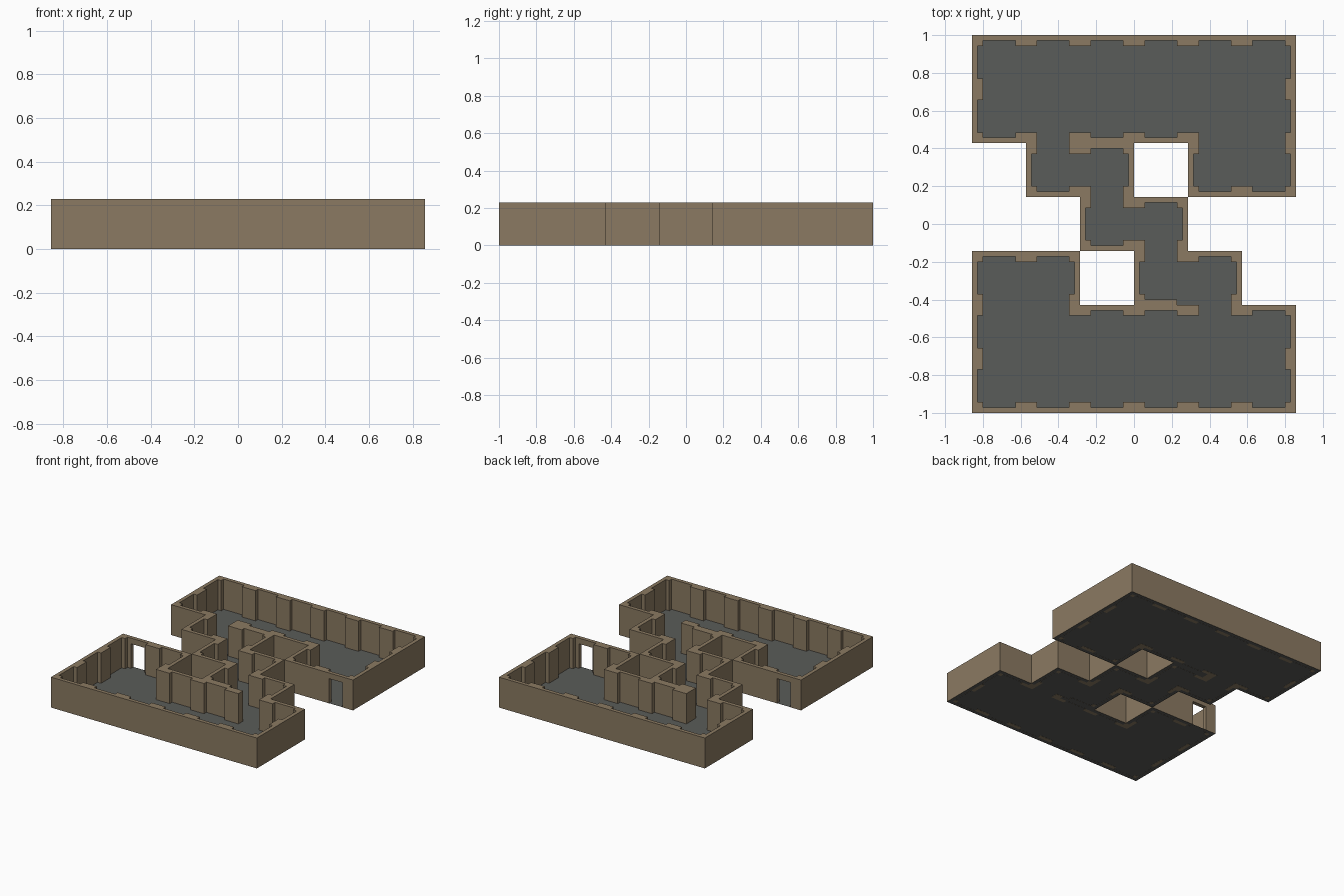
import bpy, bmesh, math

if "Cube" in bpy.data.objects:
    bpy.data.objects.remove(bpy.data.objects["Cube"])

T = 2 / 7                 # tile size
N = 10                    # wall modules per tile
C = T / N
Z = [0.0, 0.186, 0.8 * T]  # ground, door head, wall top

# Floor plan, top row first
PLAN = ["######",
        "######",
        ".##.##",
        "..##..",
        "##.##.",
        "######",
        "######"]
tiles = {(c, 6 - r) for r, row in enumerate(PLAN) for c, ch in enumerate(row) if ch == "#"}
# Neighbouring tiles kept apart by a wall
DIVIDED = [{(2, 5), (2, 4)}, {(3, 2), (3, 1)}, {(0, 5), (0, 4)}]
# Outside doors (tile, side) and corners left without a post (tile, corner)
DOORS = {((0, 2), (0, 1)), ((5, 4), (0, -1))}
NO_POST = {((3, 2), (1, 0)), ((4, 2), (0, 0))}


def material(name, color):
    m = bpy.data.materials.new(name)
    m.diffuse_color = (*color, 1)
    m.use_nodes = True
    m.node_tree.nodes["Principled BSDF"].inputs["Base Color"].default_value = m.diffuse_color
    return m


def make_object(name, bm, mat):
    me = bpy.data.meshes.new(name)
    bm.to_mesh(me)
    bm.free()
    me.materials.append(mat)
    ob = bpy.data.objects.new(name, me)
    bpy.context.collection.objects.link(ob)
    return ob


def walled(a, b):
    if a in tiles and b in tiles:
        return {a, b} in DIVIDED
    return a in tiles or b in tiles


def has_post(vx, vy):
    """A post stands wherever a wall meets this plan vertex."""
    sw, se, nw, ne = (vx - 1, vy - 1), (vx, vy - 1), (vx - 1, vy), (vx, vy)
    return any(walled(a, b) for a, b in ((sw, se), (nw, ne), (sw, nw), (se, ne)))


# Lay out wall modules: thin slabs on walled sides, thicker posts at tile corners
cells = {}
for (c, r) in sorted(tiles):
    for i in range(N):
        for j in range(N):
            corner = (int(i >= N / 2), int(j >= N / 2))
            in_corner = (i < 2 or i >= N - 2) and (j < 2 or j >= N - 2)
            if in_corner and ((c, r), corner) in NO_POST:
                continue
            kind = None
            if in_corner and has_post(c + corner[0], r + corner[1]):
                kind = "post"
            sides = [((-1, 0), i == 0, j), ((1, 0), i == N - 1, j),
                     ((0, -1), j == 0, i), ((0, 1), j == N - 1, i)]
            for d, on_edge, along in sides:
                if on_edge and walled((c, r), (c + d[0], r + d[1])):
                    is_door = ((c, r), d) in DOORS and 3 <= along <= 6
                    kind = "lintel" if is_door else "slab"
            if kind:
                cells[(c * N + i, r * N + j)] = kind


def solid(i, j, k):
    kind = cells.get((i, j))
    return kind is not None and (k == 1 or kind != "lintel")


# Walls: skin the modules with their exposed faces only
bm = bmesh.new()
verts = {}


def vert(i, j, k):
    if (i, j, k) not in verts:
        verts[(i, j, k)] = bm.verts.new((i * C - 3 * T, j * C - 1, Z[k]))
    return verts[(i, j, k)]


def face(*pts):
    bm.faces.new([vert(*p) for p in pts])


for (i, j), kind in cells.items():
    a, b = i + 1, j + 1
    face((i, j, 2), (a, j, 2), (a, b, 2), (i, b, 2))
    if kind == "post":
        face((i, j, 0), (i, b, 0), (a, b, 0), (a, j, 0))
    if kind == "lintel":
        face((i, j, 1), (i, b, 1), (a, b, 1), (a, j, 1))
    for k in (0, 1):
        if not solid(i, j, k):
            continue
        m = k + 1
        if not solid(i - 1, j, k):
            face((i, b, k), (i, j, k), (i, j, m), (i, b, m))
        if not solid(i + 1, j, k):
            face((a, j, k), (a, b, k), (a, b, m), (a, j, m))
        if not solid(i, j - 1, k):
            face((i, j, k), (a, j, k), (a, j, m), (i, j, m))
        if not solid(i, j + 1, k):
            face((a, b, k), (i, b, k), (i, b, m), (a, b, m))

make_object("walls", bm, material("sandstone brown", (0.258, 0.195, 0.122)))

# Floor: one flat slab face per tile, just above the post feet
bm = bmesh.new()
for (c, r) in sorted(tiles):
    x, y = (c - 3) * T, r * T - 1
    bm.faces.new([bm.verts.new((x + u * T, y + v * T, 0.001))
                  for u, v in ((0, 0), (1, 0), (1, 1), (0, 1))])
bmesh.ops.remove_doubles(bm, verts=bm.verts, dist=1e-4)
make_object("floor", bm, material("slate grey", (0.102, 0.107, 0.1)))
